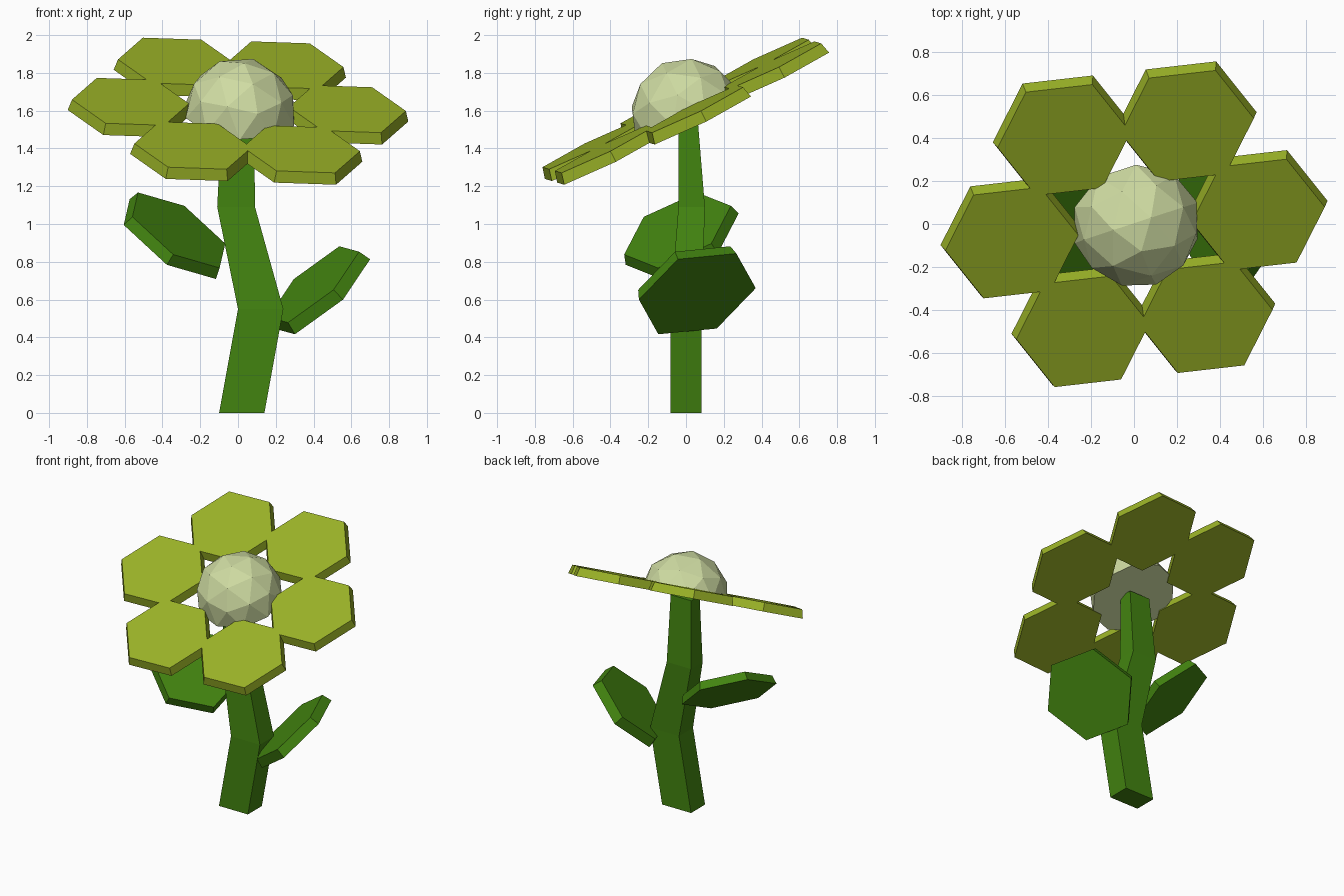
import bpy, bmesh
from math import radians, cos, sin
from mathutils import Vector, Matrix

if "Cube" in bpy.data.objects:
    bpy.data.objects.remove(bpy.data.objects["Cube"], do_unlink=True)


def material(name, rgb):
    m = bpy.data.materials.new(name)
    m.use_nodes = True
    m.diffuse_color = (*rgb, 1)
    m.node_tree.nodes["Principled BSDF"].inputs["Base Color"].default_value = (*rgb, 1)
    return m


lime = material("petal lime", (0.32, 0.44, 0.02))
green = material("leaf green", (0.055, 0.23, 0.005))
cream = material("centre cream", (0.62, 0.71, 0.36))


def finish(bm, name, mat, matrix=Matrix()):
    bmesh.ops.recalc_face_normals(bm, faces=bm.faces)
    mesh = bpy.data.meshes.new(name)
    bm.to_mesh(mesh)
    bm.free()
    mesh.materials.append(mat)
    ob = bpy.data.objects.new(name, mesh)
    ob.matrix_world = matrix
    bpy.context.collection.objects.link(ob)
    return ob


def frame(origin, along, normal):
    """Matrix whose z is the normal and whose x points along."""
    z = Vector(normal).normalized()
    x = Vector(along)
    x = (x - z * x.dot(z)).normalized()
    rot = Matrix((x, z.cross(x), z)).transposed().to_4x4()
    return Matrix.Translation(origin) @ rot


def blade(name, mat, matrix, thick=0.062):
    """Six-sided plate, slightly narrower on top, with its base at z = 0."""
    bm = bmesh.new()
    bmesh.ops.create_cone(bm, cap_ends=True, segments=6, radius1=0.33,
                          radius2=0.312, depth=thick,
                          matrix=Matrix.Translation((0, 0, thick / 2)))
    return finish(bm, name, mat, matrix)


# Bent square stem, from stacked sections: centre x, y, z and half widths
sections = [(0.02, 0, 0, 0.12, 0.083), (0.12, 0, 0.55, 0.12, 0.083),
            (-0.01, 0.03, 1.09, 0.10, 0.07), (0, 0.01, 1.58, 0.085, 0.05)]
bm = bmesh.new()
rings = [[bm.verts.new((x + sx * w, y + sy * d, z))
          for sx, sy in ((-1, -1), (1, -1), (1, 1), (-1, 1))]
         for x, y, z, w, d in sections]
for low, high in zip(rings, rings[1:]):
    for i in range(4):
        j = (i + 1) % 4
        bm.faces.new((low[i], low[j], high[j], high[i]))
bm.faces.new(rings[0])
bm.faces.new(rings[-1])
finish(bm, "stem", green)

# Two leaves, each with a corner pointing away from the stem
blade("left_leaf", green, frame((0.445, 0.06, 0.63), (0.23, 0.06, 0.23), (-0.64, -0.30, 0.72)), 0.07)
blade("right_leaf", green, frame((-0.345, -0.02, 0.92), (-0.255, -0.043, 0.153), (0.51, -0.40, 0.76)))

# Tilted ring of six petals, each with a flat edge facing the middle
head = frame((0, 0.005, 1.573), (1, 0, 0), (0.09, -0.49, 1))
for k in range(6):
    a = radians(5 + 60 * k)
    spot = Matrix.Translation((0.578 * cos(a), 0.578 * sin(a), 0))
    blade(f"petal_{k + 1}", lime, head @ spot @ Matrix.Rotation(a + radians(30), 4, "Z"))

# Faceted half-ball centre with a flat underside
bm = bmesh.new()
bmesh.ops.create_icosphere(bm, subdivisions=2, radius=0.302)
cut = bmesh.ops.bisect_plane(bm, geom=bm.verts[:] + bm.edges[:] + bm.faces[:], dist=0.001,
                             plane_co=(0, 0, 0), plane_no=(0, 0, 1), clear_inner=True)
bmesh.ops.holes_fill(bm, edges=[e for e in bm.edges if e.is_boundary], sides=0)
finish(bm, "flower_centre", cream, Matrix.Translation((0.01, 0, 0.008)) @ head)
